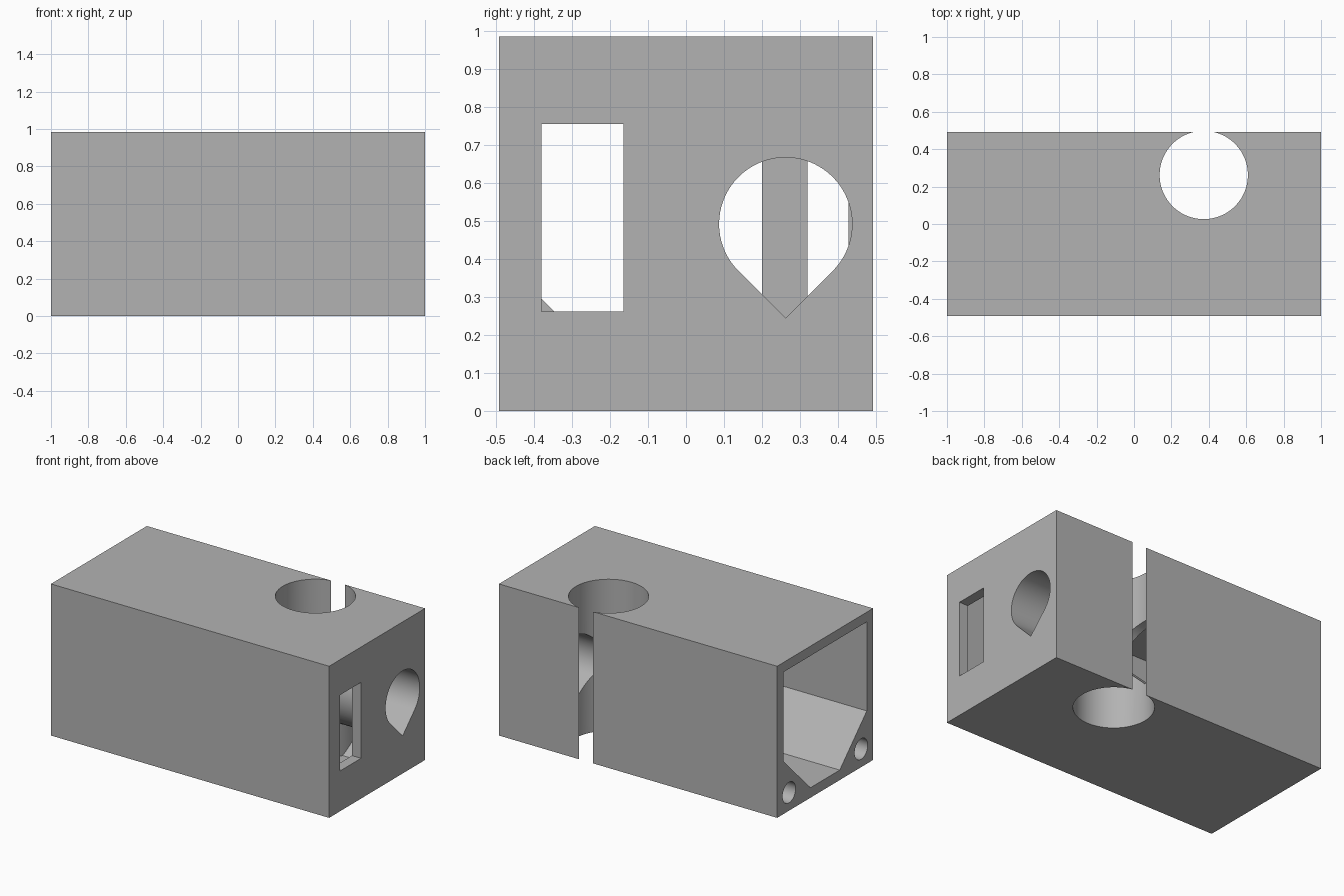
import bpy, bmesh, math
from mathutils import Vector

cube = bpy.data.objects.get("Cube")
if cube:
    bpy.data.objects.remove(cube, do_unlink=True)

HALF_Y, HEIGHT = 0.4925, 0.985
BORE_X, BORE_Y, MID_Z = 0.373, 0.262, 0.492


def prism(name, profile, start, end, axis="x"):
    """Extrude a closed profile, (y, z) along x or (x, y) along z."""
    def place(p, t):
        return (t, p[0], p[1]) if axis == "x" else (p[0], p[1], t)
    bm = bmesh.new()
    a = [bm.verts.new(place(p, start)) for p in profile]
    b = [bm.verts.new(place(p, end)) for p in profile]
    bm.faces.new(a)
    bm.faces.new(b)
    for i in range(len(a)):
        j = (i + 1) % len(a)
        bm.faces.new((a[i], a[j], b[j], b[i]))
    bmesh.ops.recalc_face_normals(bm, faces=bm.faces)
    mesh = bpy.data.meshes.new(name)
    bm.to_mesh(mesh)
    bm.free()
    obj = bpy.data.objects.new(name, mesh)
    bpy.context.collection.objects.link(obj)
    return obj


def rect(u0, u1, v0, v1):
    return [(u0, v0), (u1, v0), (u1, v1), (u0, v1)]


def arc(u, v, r, a0=0, a1=360, n=64):
    full = a1 - a0 == 360
    steps = n if full else n + 1
    angles = [math.radians(a0 + (a1 - a0) * i / n) for i in range(steps)]
    return [(u + r * math.cos(t), v + r * math.sin(t)) for t in angles]


def subtract(target, cutter):
    """Cut one solid from another and discard the cutter."""
    cutter.hide_render = True
    mod = target.modifiers.new("cut", "BOOLEAN")
    mod.operation, mod.solver, mod.object = "DIFFERENCE", "EXACT", cutter
    bpy.context.view_layer.objects.active = target
    bpy.ops.object.modifier_apply(modifier=mod.name)
    bpy.data.objects.remove(cutter, do_unlink=True)


# Outer block
body = prism("housing", rect(-HALF_Y, HALF_Y, 0, HEIGHT), -1, 1)

# Cavity with sloping lower sides, leaving the tubes and post standing inside
right_side = [(0.15, 0.065), (0.428, 0.343), (0.428, 0.922)]
left_side = [(-y, z) for y, z in reversed(right_side)]
cavity = prism("cavity", right_side + left_side, -1.1, 0.935)
subtract(cavity, prism("vertical_tube", arc(BORE_X, BORE_Y, 0.296), -0.1, 1.1, "z"))
subtract(cavity, prism("entrance_tube", arc(BORE_Y, MID_Z, 0.25), BORE_X, 1.1))
subtract(cavity, prism("post", rect(-0.06, 0.06, 0.2, 0.32), -0.1, 1.1, "z"))
subtract(body, cavity)

# Vertical bore that breaks through the back wall
subtract(body, prism("bore", arc(BORE_X, BORE_Y, 0.236, n=96), -0.1, 1.1, "z"))

# Teardrop entrance through the end wall and both sides of the vertical tube
teardrop = arc(BORE_Y, MID_Z, 0.175, -45, 225) + [(BORE_Y, MID_Z - 0.175 * math.sqrt(2))]
subtract(body, prism("entrance", teardrop, 0.065, 1.1))

# Rectangular window in the end wall
subtract(body, prism("window", rect(-0.38, -0.165, 0.262, 0.755), 0.9, 1.1))

# Round sockets in the lower corners of the open end
for side in (-1, 1):
    subtract(body, prism("socket", arc(side * 0.37, 0.118, 0.067, n=32), -1.1, -0.6))

# Material and shading
grey = bpy.data.materials.new("grey")
grey.use_nodes = True
color = (0.45, 0.45, 0.45, 1)
grey.diffuse_color = color
grey.node_tree.nodes["Principled BSDF"].inputs["Base Color"].default_value = color
body.data.materials.clear()
body.data.materials.append(grey)
for poly in body.data.polygons:
    poly.material_index = 0
bpy.ops.object.select_all(action="DESELECT")
body.select_set(True)
bpy.context.view_layer.objects.active = body
bpy.ops.object.shade_smooth_by_angle(angle=math.radians(30))
